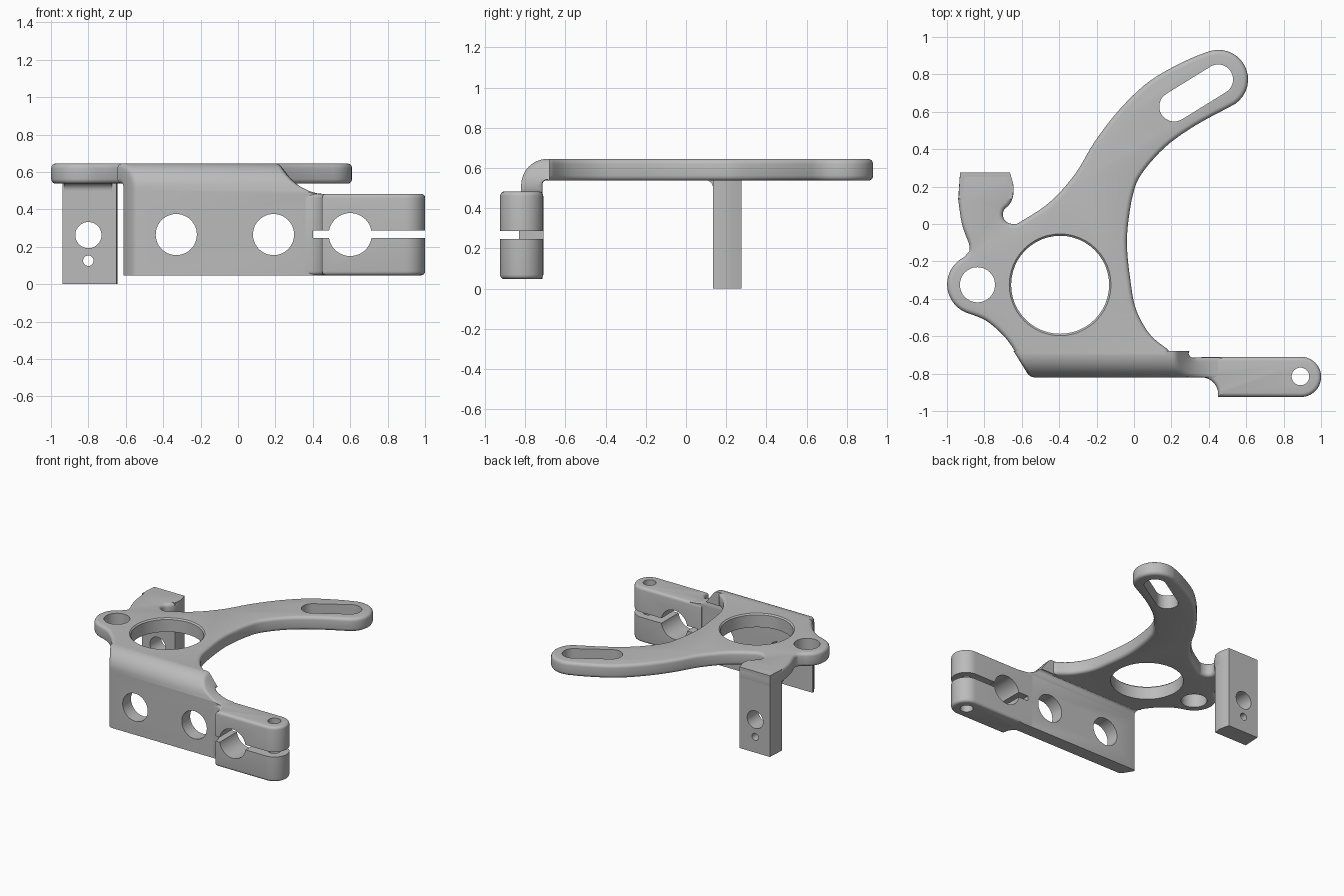
import bpy, bmesh
from math import sin, cos, pi, radians, sqrt
from mathutils import Vector, Matrix

cube = bpy.data.objects.get("Cube")
if cube:
    bpy.data.objects.remove(cube, do_unlink=True)

grey = bpy.data.materials.new("grey metal")
grey.use_nodes = True
grey.diffuse_color = (0.5, 0.5, 0.5, 1)
grey.node_tree.nodes["Principled BSDF"].inputs["Base Color"].default_value = (0.5, 0.5, 0.5, 1)


def finish(name, bm):
    bmesh.ops.recalc_face_normals(bm, faces=bm.faces)
    mesh = bpy.data.meshes.new(name)
    bm.to_mesh(mesh)
    bm.free()
    mesh.materials.append(grey)
    obj = bpy.data.objects.new(name, mesh)
    bpy.context.collection.objects.link(obj)
    return obj


def skin(name, rings):
    """Closed solid through rings that have equal point counts."""
    bm = bmesh.new()
    rows = [[bm.verts.new(p) for p in ring] for ring in rings]
    n = len(rows[0])
    for a, b in zip(rows, rows[1:]):
        for i in range(n):
            j = (i + 1) % n
            bm.faces.new((a[i], a[j], b[j], b[i]))
    bm.faces.new(rows[0])
    bm.faces.new(rows[-1])
    return finish(name, bm)


def arc(cx, cy, r, a0, a1, n=16):
    steps = [radians(a0 + (a1 - a0) * i / n) for i in range(n + 1)]
    return [(cx + r * cos(a), cy + r * sin(a)) for a in steps]


def spline(pts, n=5):
    """Catmull-Rom curve through the points."""
    p = [Vector(q) for q in [pts[0], *pts, pts[-1]]]
    out = []
    for a, b, c, d in zip(p, p[1:], p[2:], p[3:]):
        for i in range(n):
            t = i / n
            q = 0.5 * (2 * b + (c - a) * t + (2 * a - 5 * b + 4 * c - d) * t ** 2
                       + (3 * b - a - 3 * c + d) * t ** 3)
            out.append(tuple(q))
    return out + [tuple(pts[-1])]


def inset(outline, d):
    """Move every outline point inward by d."""
    p = [Vector(q) for q in outline]
    area = sum(p[i - 1].cross(p[i]) for i in range(len(p)))
    side = 1 if area > 0 else -1
    out = []
    for i, q in enumerate(p):
        e1 = (q - p[i - 1]).normalized()
        e2 = (p[(i + 1) % len(p)] - q).normalized()
        n1, n2 = Vector((-e1.y, e1.x)) * side, Vector((-e2.y, e2.x)) * side
        out.append(q + (n1 + n2) * d / max(1 + n1.dot(n2), 0.5))
    return out


def prism(name, outline, lo, hi, r=0.0, place=lambda u, v, w: (u, v, w)):
    """Extruded outline with rims rounded by r."""
    clean = [q for i, q in enumerate(outline)
             if (Vector(q) - Vector(outline[i - 1])).length > 0.001]
    if r:
        turns = [i * pi / 8 for i in range(5)]
        layers = [(r * (1 - sin(a)), lo + r * (1 - cos(a))) for a in turns]
        layers += [(d, lo + hi - w) for d, w in reversed(layers)]
    else:
        layers = [(0, lo), (0, hi)]
    return skin(name, [[place(q[0], q[1], w) for q in inset(clean, d)] for d, w in layers])


def rod(pos, r, axis, length=0.6, r2=None):
    """Round cutter."""
    bm = bmesh.new()
    turn = Matrix.Rotation(pi / 2, 4, "X") if axis == "y" else Matrix()
    bmesh.ops.create_cone(bm, cap_ends=True, segments=48, radius1=r, radius2=r2 or r,
                          depth=length, matrix=Matrix.Translation(pos) @ turn)
    return finish("cutter", bm)


def cut(obj, cutter):
    cutter.hide_render = True
    mod = obj.modifiers.new("cut", "BOOLEAN")
    mod.operation, mod.solver, mod.object = "DIFFERENCE", "EXACT", cutter
    bpy.context.view_layer.objects.active = obj
    bpy.ops.object.modifier_apply(modifier=mod.name)
    bpy.data.objects.remove(cutter, do_unlink=True)


TOP, UNDER, BASE = 0.645, 0.537, 0.047

# Top plate: tab edge, arm, rounded tip, inner arm edge, front, lug
outline = [(-.93, .275), (-.663, .275)]
outline += spline([(-.65, .23), (-.643, .19), (-.65, .135), (-.67, .1), (-.695, .075),
                   (-.70, .04), (-.68, .01),
                   (-.64, 0), (-.60, .016), (-.45, .117), (-.315, .267), (-.21, .44),
                   (-.075, .615), (.085, .765), (.27, .87), (.405, .925)])
outline += arc(.452, .773, .158, 104, -66)
outline += spline([(.513, .627), (.325, .525), (.165, .41), (.04, .267), (-.005, .16),
                   (-.032, 0), (-.037, -.134), (-.02, -.295), (.01, -.455),
                   (.085, -.59), (.18, -.67)])
outline += [(.215, -.72), (-.615, -.72)]
outline += spline([(-.622, -.705), (-.663, -.64), (-.716, -.578), (-.797, -.513), (-.888, -.477)])
outline += arc(-.837, -.323, .162, -112, -244, 24)
outline += spline([(-.88, -.145), (-.882, -.107), (-.92, 0), (-.94, .134)])
plate = prism("top_plate", outline, UNDER, TOP, .025)

mid = (TOP + UNDER) / 2
cut(plate, rod((-.395, -.325, mid), .262, "z"))
cut(plate, rod((-.395, -.325, TOP), .252, "z", .04, .292))
cut(plate, rod((-.837, -.325, mid), .094, "z"))
slot = arc(.215, .628, .08, 121.7, 301.7) + arc(.45, .773, .08, -58.3, 121.7)
cut(plate, prism("cutter", slot, UNDER - .1, TOP + .1))


# Front wall with its bend: rounded strip lofted along the bent section
def left_end(y):
    return -.625 - .62 * (y + .71)


def right_end(z):
    """Concave sweep from the plate down to the clamp."""
    return .48 - sqrt(max(.28 ** 2 - (.76 - z) ** 2, 0))


stations = [((-.82, z), (-.715, z)) for z in (BASE, .3, .46, .48, .485, .49, .5)]
stations += list(zip(arc(-.69, .515, .13, 180, 90, 12), arc(-.69, .515, .025, 180, 90, 12)))
stations.append(((-.68, TOP), (-.68, UNDER)))
r = .022
corner = [(r * (1 - sin(a)), r * (1 - cos(a))) for a in (0, pi / 6, pi / 3, pi / 2)]
rings = []
for outer, inner in stations:
    o, i = Vector(outer), Vector(inner)
    thick = (i - o).length
    side = [(dx, t / thick) for dx, t in corner]
    side += [(dx, 1 - t) for dx, t in reversed(side)]
    ring = []
    for dx, t in side:
        q = o.lerp(i, t)
        ring.append((left_end(q.x) + dx, q.x, q.y))
    for dx, t in reversed(side):
        q = o.lerp(i, t)
        ring.append((right_end(q.y) - dx, q.x, q.y))
    rings.append(ring)
wall = skin("front_wall", rings)

# Split clamp block at the end of the wall
block_outline = [(.36, -.71)] + arc(.36, -.91, .09, 90, 0, 8) + [(.45, -.925)]
block_outline += arc(.893, -.8175, .1075, -90, 90, 20)
clamp = prism("clamp_block", block_outline, BASE, .483, .022)

HOLE_Z = .265
for x in (-.33, .19):
    cut(wall, rod((x, -.77, HOLE_Z), .11, "y"))
cut(clamp, rod((.6, -.8, HOLE_Z), .115, "y"))
cut(clamp, rod((.89, -.815, HOLE_Z), .047, "z"))
for part in (wall, clamp):
    slit = [(.4, -1.1), (1.1, -1.1), (1.1, -.5), (.4, -.5)]
    cut(part, prism("cutter", slit, .247, .287))

# Rear tab with its two holes, and the fillet under the plate
tab = prism("rear_tab", [(-.93, .275), (-.663, .275), (-.65, .23), (-.643, .19), (-.65, .135),
                         (-.938, .135)], 0, TOP)
for z, rad in ((.262, .07), (.125, .028)):
    cut(tab, rod((-.8, .2, z), rad, "y"))
section = arc(.095, .5, .04, 0, 90, 8) + [(.095, .56), (.15, .56), (.15, .5)]
fillet = prism("tab_fillet", section, -.93, -.675, place=lambda u, v, w: (w, u, v))

# Smooth shading with sharp edges kept
bpy.ops.object.select_all(action="DESELECT")
for part in (plate, wall, clamp, tab, fillet):
    part.select_set(True)
bpy.context.view_layer.objects.active = plate
bpy.ops.object.shade_smooth_by_angle(angle=radians(35))
